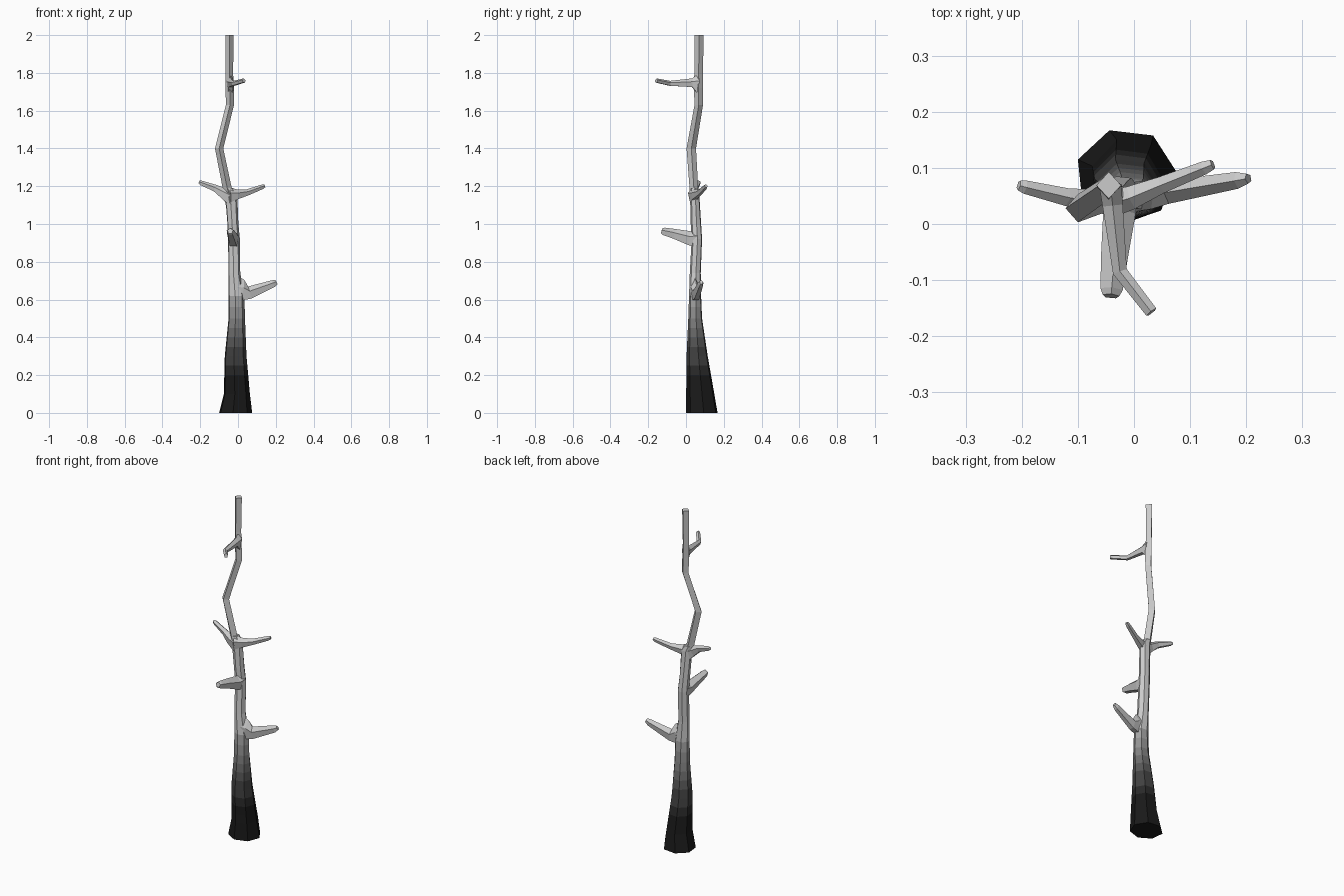
import bpy, bmesh, math
from mathutils import Vector

if "Cube" in bpy.data.objects:
    bpy.data.objects.remove(bpy.data.objects["Cube"])


def unit_ring(sides, turn):
    # regular polygon stretched so it fills -1..1 both ways
    p = [(math.cos(turn + math.tau * i / sides), math.sin(turn + math.tau * i / sides))
         for i in range(sides)]
    x0, x1 = min(a for a, _ in p), max(a for a, _ in p)
    y0, y1 = min(b for _, b in p), max(b for _, b in p)
    return [(2 * (a - x0) / (x1 - x0) - 1, 2 * (b - y0) / (y1 - y0) - 1) for a, b in p]


def skin(name, rings):
    bm = bmesh.new()
    loops = [[bm.verts.new(v) for v in r] for r in rings]
    n = len(loops[0])
    for a, b in zip(loops, loops[1:]):
        for i in range(n):
            j = (i + 1) % n
            bm.faces.new((a[i], a[j], b[j], b[i]))
    bm.faces.new(loops[0][::-1])
    bm.faces.new(loops[-1])
    bmesh.ops.recalc_face_normals(bm, faces=bm.faces[:])
    me = bpy.data.meshes.new(name)
    bm.to_mesh(me)
    bm.free()
    ob = bpy.data.objects.new(name, me)
    bpy.context.collection.objects.link(ob)
    return ob


def stem(name, levels, sides, turn):
    # levels: z, x min, x max, y min, y max
    u = unit_ring(sides, turn)
    return skin(name, [[((x0 + x1) / 2 + a * (x1 - x0) / 2,
                         (y0 + y1) / 2 + b * (y1 - y0) / 2, z) for a, b in u]
                       for z, x0, x1, y0, y1 in levels])


def branch(name, path, sides=5):
    # path: x, y, z, half width, half height
    u = unit_ring(sides, math.pi / 2)
    pts = [Vector(p[:3]) for p in path]
    rings = []
    for i, p in enumerate(path):
        t = (pts[min(i + 1, len(pts) - 1)] - pts[max(i - 1, 0)]).normalized()
        side = t.cross(Vector((0, 0, 1))).normalized()
        up = side.cross(t)
        rings.append([pts[i] + side * a * p[3] + up * b * p[4] for a, b in u])
    return skin(name, rings)


# lower trunk, with extra rings for the charred fade
lower = [(0, -.10, .075, 0, .167), (.1, -.075, .063, .001, .15),
         (.3, -.07, .045, .003, .115), (.5, -.05, .037, .012, .085),
         (.62, -.05, .034, .016, .08), (.74, -.051, .012, .02, .078),
         (.92, -.052, .01, .03, .085), (1.0, -.056, .002, .025, .08),
         (1.16, -.068, -.004, .022, .07), (1.19, -.075, -.025, .022, .065)]
fine = []
for a, b in zip(lower, lower[1:]):
    k = max(1, round((b[0] - a[0]) / .05)) if .1 <= a[0] < .7 else 1
    fine += [tuple(p + (q - p) * i / k for p, q in zip(a, b)) for i in range(k)]
fine.append(lower[-1])
trunk = stem("lower_trunk", fine, 7, .1)

# charred fade colours
steps = 8
slot = {}
for s in range(steps):
    m = bpy.data.materials.new("char_%d" % s)
    g = .01 + .45 * (s / steps) ** 1.7
    m.diffuse_color = (g, g, g, 1)
    m.use_nodes = True
    m.node_tree.nodes["Principled BSDF"].inputs["Base Color"].default_value = m.diffuse_color
    trunk.data.materials.append(m)
trunk.data.materials.append(None)
for f in trunk.data.polygons:
    f.material_index = max(0, min(steps, int((f.center.z - .15) / .5 * steps)))

# bent upper stem
stem("upper_stem", [(1.1, -.065, -.008, .022, .072), (1.2, -.083, -.035, .018, .064),
                    (1.4, -.122, -.078, .003, .053), (1.63, -.064, -.021, .045, .09),
                    (1.72, -.066, -.022, .042, .09), (1.8, -.066, -.026, .044, .09),
                    (2, -.067, -.023, .045, .093)], 4, 0)

# side branches
branch("low_right_branch", [(-.02, .045, .65, .026, .085), (.025, .05, .65, .024, .055),
                            (.06, .057, .637, .021, .033), (.185, .078, .684, .015, .019),
                            (.203, .081, .693, .009, .012)])
branch("middle_front_branch", [(-.022, .06, .925, .03, .05), (-.026, .02, .925, .029, .037),
                               (-.035, -.06, .948, .024, .026), (-.04, -.117, .961, .02, .02),
                               (-.041, -.128, .964, .015, .014)])
branch("left_branch", [(-.03, .045, 1.135, .025, .04), (-.075, .04, 1.163, .022, .028),
                       (-.12, .048, 1.19, .016, .018), (-.195, .066, 1.218, .012, .012),
                       (-.205, .069, 1.222, .009, .008)])
branch("upper_right_branch", [(-.045, .035, 1.155, .025, .04), (-.005, .047, 1.158, .021, .026),
                              (.05, .07, 1.168, .015, .016), (.125, .1, 1.196, .012, .012),
                              (.14, .106, 1.202, .009, .008)])
branch("top_front_twig", [(-.042, .068, 1.745, .02, .058), (-.038, .033, 1.748, .018, .023),
                          (-.025, -.085, 1.745, .013, .013), (.031, -.157, 1.76, .011, .011)])
